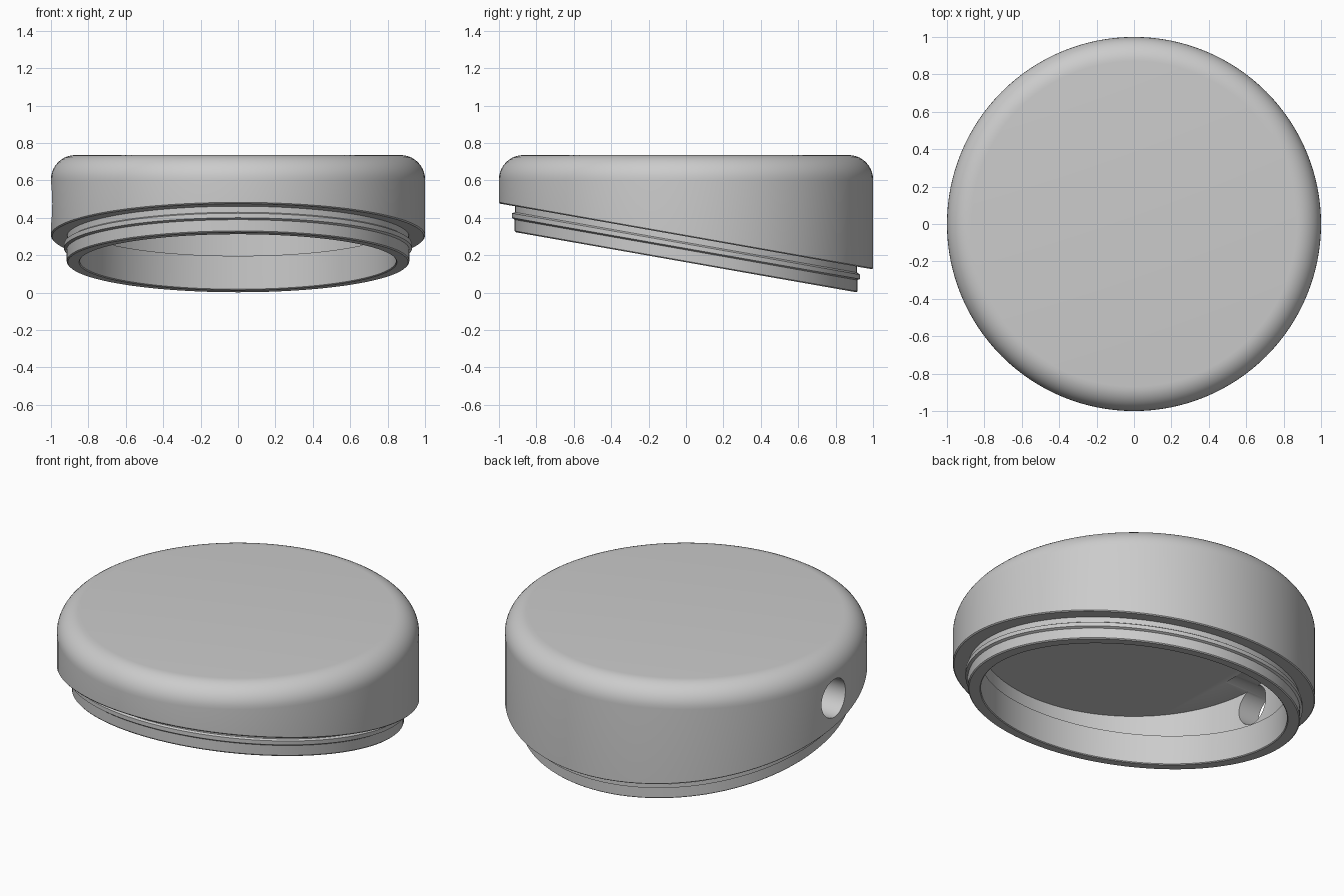
import bpy, bmesh, math

cube = bpy.data.objects.get("Cube")
if cube:
    bpy.data.objects.remove(cube, do_unlink=True)

SEGMENTS = 128
SLOPE = math.tan(math.radians(10))

grey = bpy.data.materials.new("plain_grey")
grey.use_nodes = True
colour = (0.6, 0.6, 0.6, 1)
grey.diffuse_color = colour
grey.node_tree.nodes["Principled BSDF"].inputs["Base Color"].default_value = colour


def add_ring(bm, radius, height, slope):
    """Circle of vertices, sheared down towards the back by the slope."""
    ring = []
    for i in range(SEGMENTS):
        a = 2 * math.pi * i / SEGMENTS
        y = radius * math.sin(a)
        ring.append(bm.verts.new((radius * math.cos(a), y, height - slope * y)))
    return ring


# Level rounded top edge
TOP, ROUND = 0.735, 0.13
profile = []
for k in range(11):
    a = math.pi / 2 * k / 10
    profile.append((1 - ROUND + ROUND * math.sin(a), TOP - ROUND + ROUND * math.cos(a), 0))

# Sloping shoulder, ribbed neck, rim and inner step
sloped = [(1.0, 0.306), (0.994, 0.3), (0.915, 0.3), (0.915, 0.268), (0.93, 0.26),
          (0.93, 0.236), (0.916, 0.228), (0.916, 0.168), (0.91, 0.162),
          (0.85, 0.162), (0.845, 0.167), (0.845, 0.345), (0.86, 0.345)]
profile += [(r, z, SLOPE) for r, z in sloped]

# Level ceiling of the cavity
profile.append((0.86, 0.58, 0))

# Cap body
bm = bmesh.new()
rings = [add_ring(bm, *p) for p in profile]
for upper, lower in zip(rings, rings[1:]):
    for i in range(SEGMENTS):
        j = (i + 1) % SEGMENTS
        bm.faces.new((upper[i], lower[i], lower[j], upper[j]))
bm.faces.new(rings[0])
bm.faces.new(list(reversed(rings[-1])))
bmesh.ops.recalc_face_normals(bm, faces=bm.faces)
mesh = bpy.data.meshes.new("slanted_cap")
bm.to_mesh(mesh)
bm.free()
cap = bpy.data.objects.new("slanted_cap", mesh)
bpy.context.collection.objects.link(cap)
mesh.materials.append(grey)

# Round side hole
bpy.ops.mesh.primitive_cylinder_add(vertices=48, radius=0.115, depth=0.5,
                                    location=(-0.95, 0, 0.475),
                                    rotation=(0, math.pi / 2, 0))
cutter = bpy.context.object
cutter.name = "side_hole_cutter"
cutter.hide_render = True
cutter.data.materials.append(grey)

bpy.ops.object.select_all(action='DESELECT')
bpy.context.view_layer.objects.active = cap
cap.select_set(True)
cut = cap.modifiers.new("side_hole", 'BOOLEAN')
cut.operation = 'DIFFERENCE'
cut.solver = 'EXACT'
cut.object = cutter
bpy.ops.object.modifier_apply(modifier=cut.name)
bpy.data.objects.remove(cutter, do_unlink=True)

bpy.ops.object.shade_smooth_by_angle(angle=math.radians(30))
